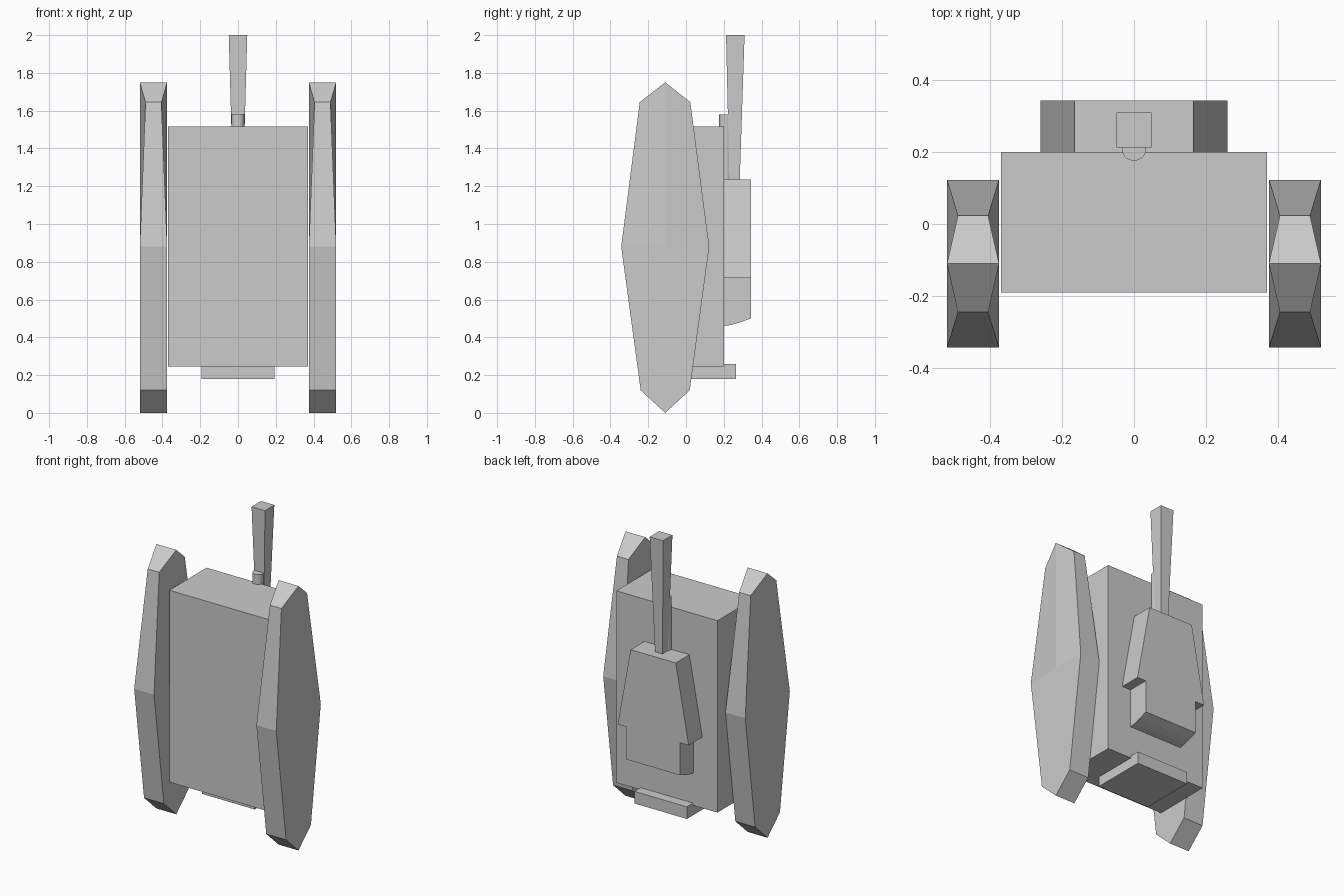
import bpy, bmesh
from mathutils import Vector

if "Cube" in bpy.data.objects:
    bpy.data.objects.remove(bpy.data.objects["Cube"])


def make(name, verts, faces):
    bm = bmesh.new()
    vs = [bm.verts.new(v) for v in verts]
    for f in faces:
        bm.faces.new([vs[i] for i in f])
    bmesh.ops.recalc_face_normals(bm, faces=bm.faces)
    me = bpy.data.meshes.new(name)
    bm.to_mesh(me)
    bm.free()
    ob = bpy.data.objects.new(name, me)
    bpy.context.collection.objects.link(ob)
    return ob


def prism(name, points, offset):
    """Extrude a flat outline by an offset vector."""
    n = len(points)
    lower = [Vector(p) for p in points]
    upper = [p + Vector(offset) for p in lower]
    faces = [range(n), range(n, 2 * n)]
    faces += [(i, (i + 1) % n, (i + 1) % n + n, i + n) for i in range(n)]
    return make(name, lower + upper, faces)


def box(name, x, y0, y1, z0, z1):
    outline = [(-x, y0, z0), (x, y0, z0), (x, y1, z0), (-x, y1, z0)]
    return prism(name, outline, (0, 0, z1 - z0))


# Hull and rear plate
box("hull", 0.37, -0.19, 0.20, 0.245, 1.515)
box("rear_plate", 0.192, -0.10, 0.265, 0.18, 0.26)

# Tracks: eight-sided outline (y, z, half width), pinched at the upper corners
W = 0.0725
OUTLINE = [(-0.11, 0.0, W), (-0.24, 0.12, W), (-0.343, 0.88, W), (-0.245, 1.645, 0.042),
           (-0.11, 1.75, W), (0.023, 1.645, 0.042), (0.123, 0.88, W), (0.02, 0.12, W)]
for label, cx in (("left_track", -0.4475), ("right_track", 0.4475)):
    verts = [(cx + s * w, y, z) for s in (-1, 1) for y, z, w in OUTLINE]
    verts += [(cx - W, -0.11, 0.88), (cx + W, -0.11, 0.88)]
    faces = [(i, (i + 1) % 8, (i + 1) % 8 + 8, i + 8) for i in range(8)]
    for side in (0, 1):
        o = side * 8
        faces += [(16 + side, o + i, o + i + 1, o + (i + 2) % 8) for i in (0, 2, 4, 6)]
    make(label, verts, faces)

# Tapered turret with a narrower bustle
prism("turret", [(-0.26, 0.20, 0.715), (0.26, 0.20, 0.715),
                 (0.165, 0.20, 1.235), (-0.165, 0.20, 1.235)], (0, 0.143, 0))
prism("turret_bustle", [(-0.195, 0.20, 0.46), (-0.195, 0.24, 0.466), (-0.195, 0.29, 0.48),
                        (-0.195, 0.343, 0.50), (-0.195, 0.343, 0.715),
                        (-0.195, 0.20, 0.715)], (0.39, 0, 0))

# Gun barrel, flaring toward the muzzle
SQUARE = [(-1, -1), (1, -1), (1, 1), (-1, 1)]
rings = [(0.027, 0.257, 1.22), (0.049, 0.261, 2.0)]
make("gun_barrel", [(r * a, cy + r * b, z) for r, cy, z in rings for a, b in SQUARE],
     [range(4), range(4, 8)] + [(i, (i + 1) % 4, (i + 1) % 4 + 4, i + 4) for i in range(4)])

# Small round coaxial gun
bpy.ops.mesh.primitive_cylinder_add(vertices=32, radius=0.034, depth=0.38,
                                    location=(0, 0.21, 1.39))
gun = bpy.context.object
gun.name = "coaxial_gun"
bpy.ops.object.shade_smooth_by_angle()
